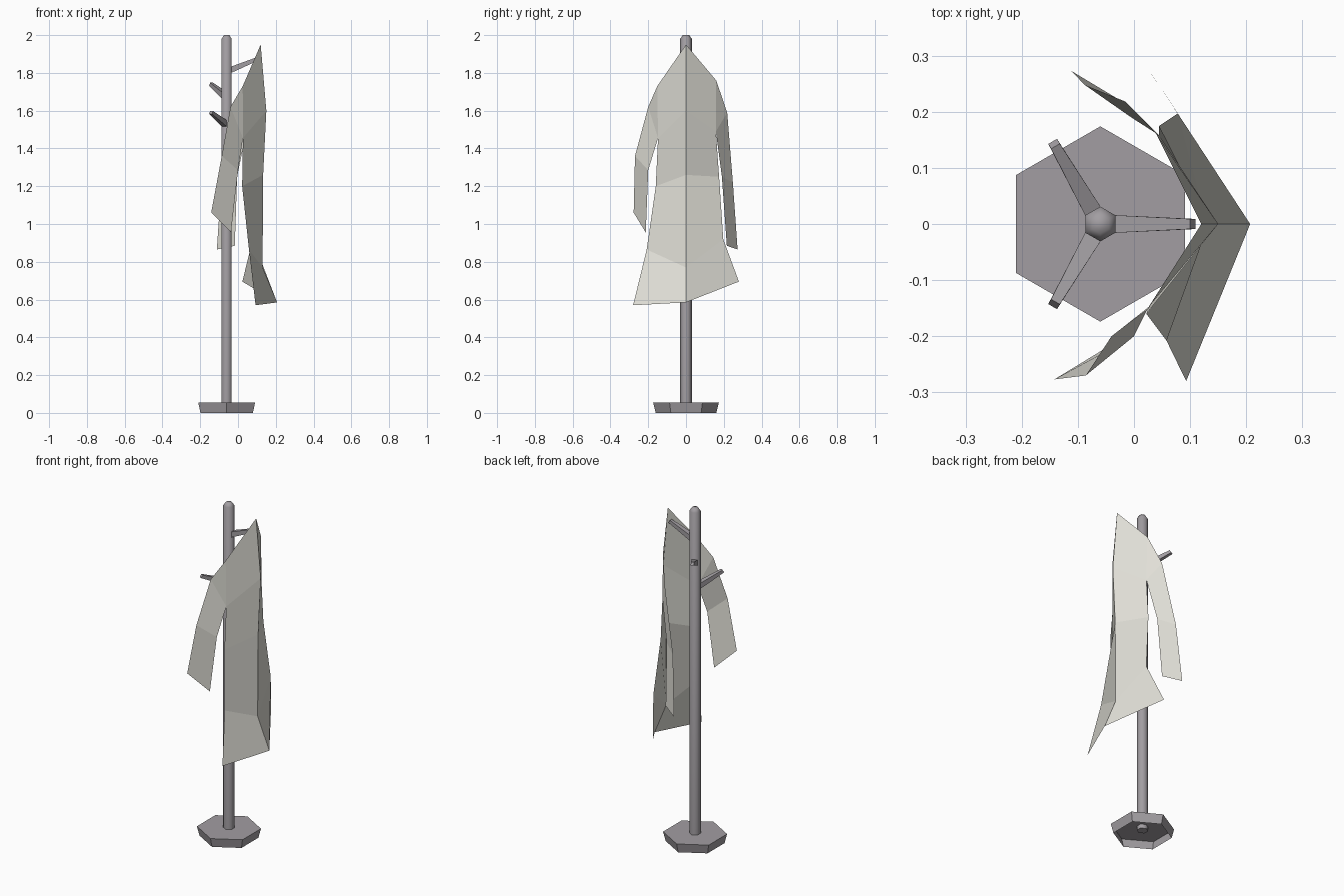
import bpy
from math import sin, cos, radians, pi
from mathutils import Vector

if "Cube" in bpy.data.objects:
    bpy.data.objects.remove(bpy.data.objects["Cube"])

PX = -0.06  # pole axis


def material(name, rgb):
    m = bpy.data.materials.new(name)
    m.diffuse_color = (*rgb, 1)
    m.use_nodes = True
    m.node_tree.nodes["Principled BSDF"].inputs["Base Color"].default_value = m.diffuse_color
    return m


metal = material("grey_metal", (0.36, 0.34, 0.36))
cloth = material("cream_cloth", (0.75, 0.74, 0.68))


def make(name, verts, faces, mat, smooth=False):
    me = bpy.data.meshes.new(name)
    me.from_pydata(verts, [], faces)
    me.materials.append(mat)
    ob = bpy.data.objects.new(name, me)
    bpy.context.collection.objects.link(ob)
    if smooth:
        bpy.context.view_layer.objects.active = ob
        ob.select_set(True)
        bpy.ops.object.shade_smooth_by_angle(angle=radians(61))
        ob.select_set(False)
    return ob


def hex_stack(name, rings, cap_bottom, smooth=False):
    """Six-sided lathe from (radius, z) rings, bottom to top."""
    verts = [(PX + r * cos(pi / 2 + i * pi / 3), r * sin(pi / 2 + i * pi / 3), z)
             for r, z in rings for i in range(6)]
    faces = [(6 * k + i, 6 * k + (i + 1) % 6, 6 * k + 6 + (i + 1) % 6, 6 * k + 6 + i)
             for k in range(len(rings) - 1) for i in range(6)]
    faces.append(tuple(range(6 * len(rings) - 6, 6 * len(rings))))
    if cap_bottom:
        faces.append(tuple(range(5, -1, -1)))
    return make(name, verts, faces, metal, smooth)


# Base (open underneath) and pole with a rounded tip
hex_stack("base", [(0.16, 0), (0.174, 0.055)], False)
hex_stack("pole", [(0.031, 0.03), (0.031, 1.98), (0.017, 2.0)], True, True)


# Three tapered pegs spiralling down the pole
def peg(name, angle, z):
    a = radians(angle)
    out, side = Vector((cos(a), sin(a), 0)), Vector((-sin(a), cos(a), 0))
    centre = Vector((PX, 0, z))
    up = Vector((0, 0, 1))
    verts = []
    for r, dz, w, h, lean in ((0.02, 0, 0.016, 0.017, 0), (0.165, 0.06, 0.009, 0.008, 0.005)):
        for sw, sh in ((-1, -1), (1, -1), (1, 1), (-1, 1)):
            verts.append(centre + out * (r - sh * lean) + side * sw * w + up * (dz + sh * h))
    faces = [(i, (i + 1) % 4, 4 + (i + 1) % 4, 4 + i) for i in range(4)]
    make(name, verts, faces + [(3, 2, 1, 0), (4, 5, 6, 7)], metal)


for name, angle, z in (("peg_top", 0, 1.815), ("peg_middle", 120, 1.68), ("peg_bottom", 240, 1.53)):
    peg(name, angle, z)

# Hanging coat: shared back seam (0-4), then one half each side:
# shoulder, upper sleeve, armpit, waist, hip, hem, elbow out/in, cuff out/in
seam = [(0.12, 0, 1.95), (0.15, 0, 1.60), (0.133, 0, 1.26), (0.13, 0, 0.77), (0.207, 0, 0.585)]
near = [(0.025, -0.152, 1.73), (-0.04, -0.2, 1.62), (0.026, -0.148, 1.455),
        (0.022, -0.16, 1.2), (0.058, -0.208, 0.865), (0.093, -0.28, 0.57),
        (-0.086, -0.27, 1.36), (0.0, -0.2, 1.285), (-0.142, -0.277, 1.06), (-0.037, -0.213, 0.955)]
far = [(0.04, 0.16, 1.76), (-0.015, 0.218, 1.59), (0.045, 0.158, 1.49),
       (0.045, 0.175, 1.25), (0.078, 0.197, 0.92), (0.023, 0.28, 0.695),
       (-0.088, 0.248, 1.22), (-0.005, 0.19, 1.25), (-0.112, 0.273, 0.865), (-0.017, 0.216, 0.885)]
half = [(0, 5, 7, 1), (1, 7, 8, 2), (2, 8, 9, 3), (3, 9, 10, 4),
        (5, 6, 7), (7, 6, 11, 12), (12, 11, 13, 14)]
other = [tuple(i if i < 5 else i + 10 for i in reversed(f)) for f in half]
make("coat", seam + near + far, half + other, cloth)
